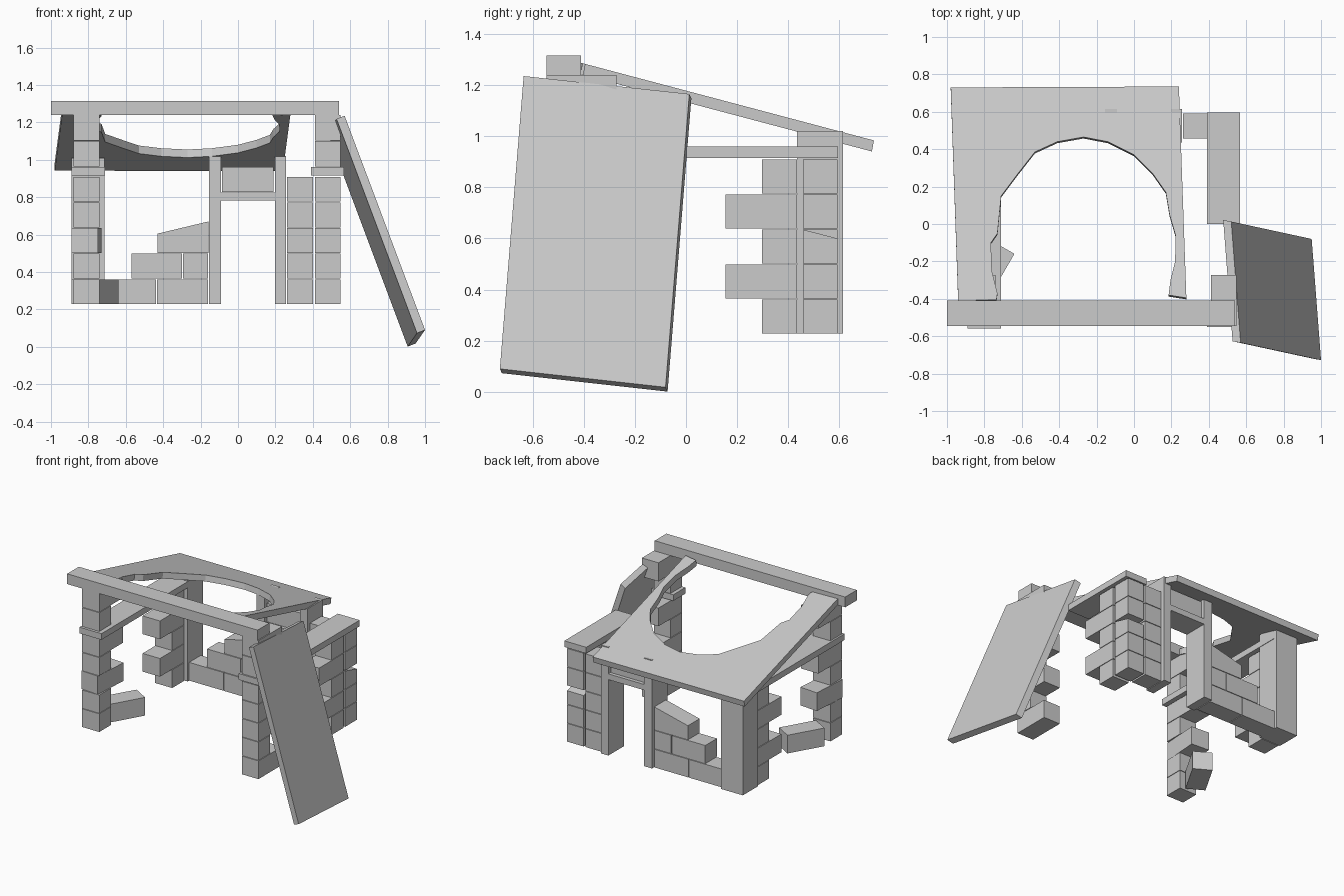
import bpy, bmesh
from math import radians
from mathutils import Matrix, Vector

if "Cube" in bpy.data.objects:
    bpy.data.objects.remove(bpy.data.objects["Cube"])


def finish(name, bm):
    bmesh.ops.recalc_face_normals(bm, faces=bm.faces)
    me = bpy.data.meshes.new(name)
    bm.to_mesh(me)
    bm.free()
    ob = bpy.data.objects.new(name, me)
    bpy.context.collection.objects.link(ob)
    return ob


def box(name, x, y, z, turn=0.0):
    """Box from (min, max) ranges, optionally turned about its own z axis."""
    bm = bmesh.new()
    bmesh.ops.create_cube(bm, size=1)
    for v in bm.verts:
        v.co = Vector(((x[1] - x[0]) * v.co.x, (y[1] - y[0]) * v.co.y, (z[1] - z[0]) * v.co.z))
    bmesh.ops.rotate(bm, verts=bm.verts, matrix=Matrix.Rotation(radians(turn), 3, 'Z'))
    centre = ((x[0] + x[1]) / 2, (y[0] + y[1]) / 2, (z[0] + z[1]) / 2)
    bmesh.ops.translate(bm, verts=bm.verts, vec=centre)
    return finish(name, bm)


def prism(name, pts, offset):
    """Flat polygon swept along an offset."""
    bm = bmesh.new()
    face = bm.faces.new([bm.verts.new(p) for p in pts])
    res = bmesh.ops.extrude_face_region(bm, geom=[face], use_keep_orig=True)
    verts = [g for g in res['geom'] if isinstance(g, bmesh.types.BMVert)]
    bmesh.ops.translate(bm, verts=verts, vec=offset)
    bmesh.ops.triangulate(bm, faces=[f for f in bm.faces if len(f.verts) > 4])
    return finish(name, bm)


# Brick course heights: five below the rail, two above it
rows = [(0.228 + 0.137 * i, 0.361 + 0.137 * i) for i in range(5)]
upper = [(0.963, 1.1), (1.104, 1.24)]
LX, RX = (-0.88, -0.74), (0.413, 0.547)
BACK = (0.457, 0.592)

# Front brick columns with toothed inner edges
for side, xr in (("left", LX), ("right", RX)):
    for i, z in enumerate(rows + upper):
        name = f"front_{side}_column_brick"
        turned = side == "left" and i == 2
        long_row = i in (2, 4, 6) or (i == 0 and side == "right")
        box(name, xr, (-0.545, -0.272 if long_row else -0.41), z, -4 if turned else 0)
box("loose_brick", (-0.832, -0.698), (-0.378, -0.108), rows[0], -30)

# Toothed side wall ends at the back
for side, xr in (("left", LX), ("right", RX)):
    for i, z in enumerate(rows):
        box(f"{side}_wall_brick", xr, (0.155 if i % 2 else 0.297, 0.435), z)

# Back right corner bricks, one with a chipped sloping top
for i, z in enumerate(rows):
    box("back_wall_right_brick", (0.262, 0.4), BACK, z)
    corner = box("back_right_corner_brick", RX, BACK, z)
    if i == 2:
        for v in corner.data.vertices:
            if v.co.z > 0.6 and v.co.y > 0.55:
                v.co.z -= 0.035

# Broken back wall beside the doorway
for x, row in (((-0.715, -0.438), 0), ((-0.433, -0.16), 0),
               ((-0.57, -0.3), 1), ((-0.295, -0.16), 1)):
    box("back_wall_left_brick", x, BACK, rows[row])
prism("chipped_back_brick",
      [(-0.43, 0.457, 0.502), (-0.158, 0.457, 0.502), (-0.158, 0.457, 0.67), (-0.43, 0.457, 0.605)],
      (0, 0.135, 0))

# Door frame and back left post
for x in ((-0.155, -0.09), (0.197, 0.257)):
    box("door_post", x, (0.435, 0.615), (0.228, 1.02))
box("door_head", (-0.09, 0.197), (0.435, 0.615), (0.783, 0.825))
box("door_lintel_brick", (-0.085, 0.19), BACK, (0.827, 0.962))
box("back_left_post", (-0.89, -0.715), (0.44, 0.615), (0.228, 1.01))

# Wall rails
box("left_rail", (-0.89, -0.712), (-0.56, 0.595), (0.915, 0.96))
box("right_rail", (0.39, 0.567), (0.0, 0.595), (0.915, 0.96))
box("right_rail_stub", (0.39, 0.567), (-0.55, -0.41), (0.915, 0.96))

# Front beam
box("front_beam", (-1.0, 0.54), (-0.545, -0.41), (1.24, 1.315))

# Sloping roof slab with a ragged hole open to the front
outline = [(-0.94, -0.41), (-0.98, 0.73), (0.24, 0.735), (0.28, -0.395),
           (0.185, -0.38), (0.195, -0.3), (0.22, -0.2), (0.222, -0.06), (0.19, 0.05),
           (0.17, 0.17), (0.1, 0.27), (0.0, 0.37), (-0.14, 0.44), (-0.27, 0.465),
           (-0.41, 0.44), (-0.53, 0.385), (-0.62, 0.27), (-0.71, 0.15), (-0.73, -0.05),
           (-0.765, -0.1), (-0.76, -0.25), (-0.73, -0.37), (-0.735, -0.405)]
prism("broken_roof", [(x, y, 1.178 - 0.265 * y) for x, y in outline], (0, -0.008, -0.043))

# Fallen roof panel leaning on the right side
prism("leaning_panel",
      [(0.57, -0.635, 1.235), (0.52, 0.013, 1.165), (0.95, -0.08, 0.018), (1.0, -0.728, 0.09)],
      (-0.043, 0.008, -0.017))
